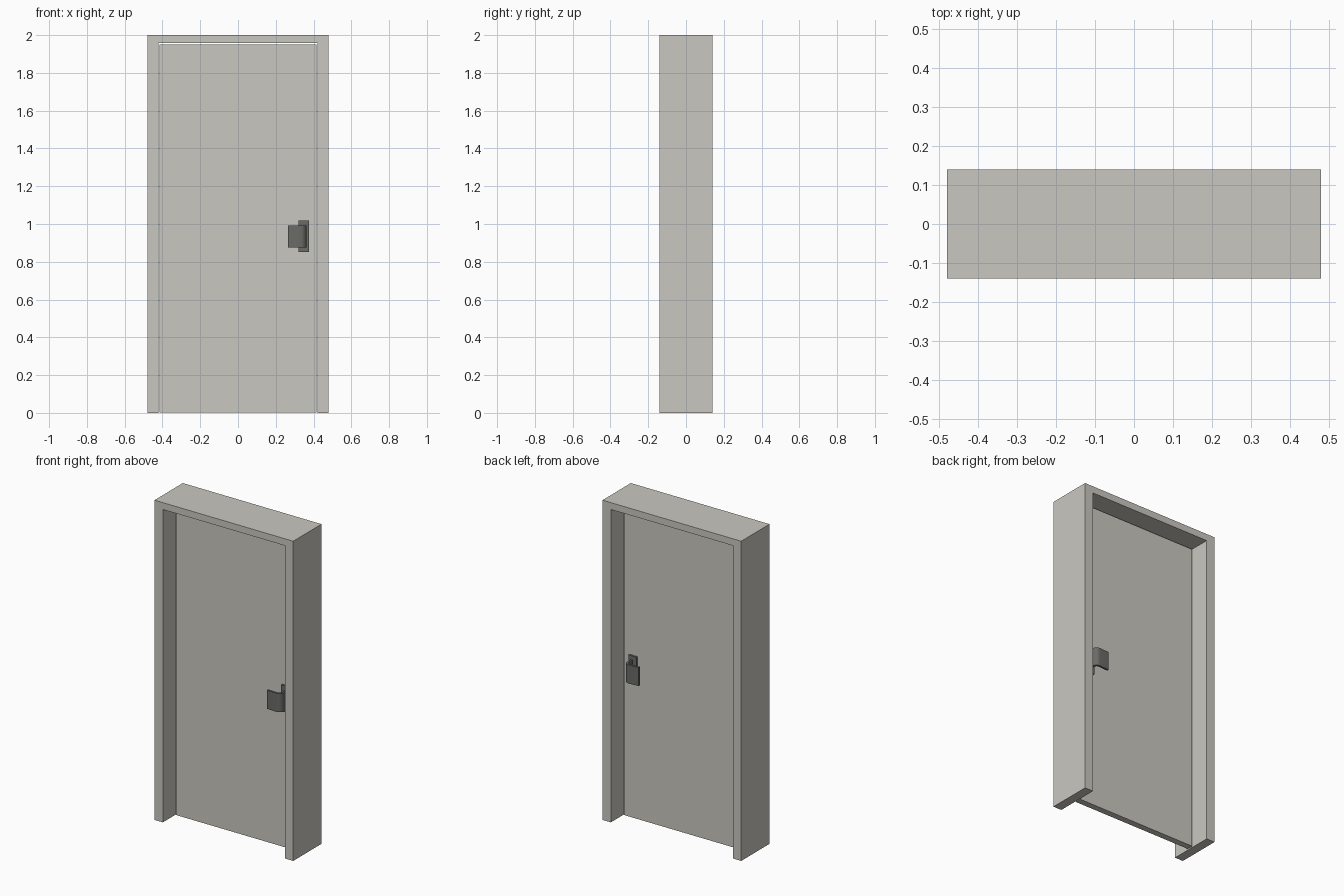
import bpy, bmesh, math

if "Cube" in bpy.data.objects:
    bpy.data.objects.remove(bpy.data.objects["Cube"])


def material(name, rgb):
    m = bpy.data.materials.new(name)
    m.diffuse_color = (*rgb, 1.0)
    m.use_nodes = True
    m.node_tree.nodes["Principled BSDF"].inputs["Base Color"].default_value = m.diffuse_color
    return m


PAINT = material("warm grey paint", (0.59, 0.575, 0.53))
METAL = material("dark grey metal", (0.145, 0.145, 0.135))


def prism(name, outline, depth, mat, to_world):
    """Extrude a 2D outline between two depths; to_world maps (u, v, d) to xyz."""
    bm = bmesh.new()
    rings = [[bm.verts.new(to_world(u, v, d)) for u, v in outline] for d in depth]
    n = len(outline)
    bm.faces.new(rings[0])
    bm.faces.new(rings[1][::-1])
    for i in range(n):
        j = (i + 1) % n
        bm.faces.new((rings[0][i], rings[1][i], rings[1][j], rings[0][j]))
    bmesh.ops.recalc_face_normals(bm, faces=bm.faces)
    mesh = bpy.data.meshes.new(name)
    bm.to_mesh(mesh)
    bm.free()
    mesh.materials.append(mat)
    ob = bpy.data.objects.new(name, mesh)
    bpy.context.collection.objects.link(ob)
    return ob


def upright(u, v, d):
    return (u, d, v)


def rect(x0, x1, z0, z1):
    return [(x0, z0), (x1, z0), (x1, z1), (x0, z1)]


# Door frame: two jambs and a head in one piece
W, IN, H, TOP = 0.48, 0.422, 2.0, 1.957
prism("door_frame", [(-W, 0), (-IN, 0), (-IN, TOP), (IN, TOP),
                     (IN, 0), (W, 0), (W, H), (-W, H)],
      (-0.14, 0.14), PAINT, upright)

# Door leaf with a narrow gap to the frame
prism("door_leaf", rect(-0.415, 0.415, 0.002, 1.95), (-0.02, 0.02), PAINT, upright)


# Handle profile seen from above: stem leaves the door, bends, runs to the free end
def bend(r, cx=0.332, cy=0.064, steps=8):
    return [(cx + r * math.cos(a), cy + r * math.sin(a))
            for a in (math.pi / 2 * i / steps for i in range(steps + 1))]


outer, inner = bend(0.031), bend(0.018)
lever = ([(0.363, 0.025)] + outer + [(0.264, 0.091), (0.264, 0.078)]
         + inner[::-1] + [(0.350, 0.025)])

# One backplate and one lever on each side of the door
for side, s in (("front", -1), ("back", 1)):
    prism(side + "_handle_plate", rect(0.32, 0.377, 0.853, 1.018),
          (s * 0.019, s * 0.03), METAL, upright)
    ob = prism(side + "_handle_lever", lever, (0.876, 0.992), METAL,
               lambda u, v, d: (u, s * v, d))
    bpy.ops.object.select_all(action='DESELECT')
    ob.select_set(True)
    bpy.context.view_layer.objects.active = ob
    bpy.ops.object.shade_smooth_by_angle(angle=math.radians(30))
